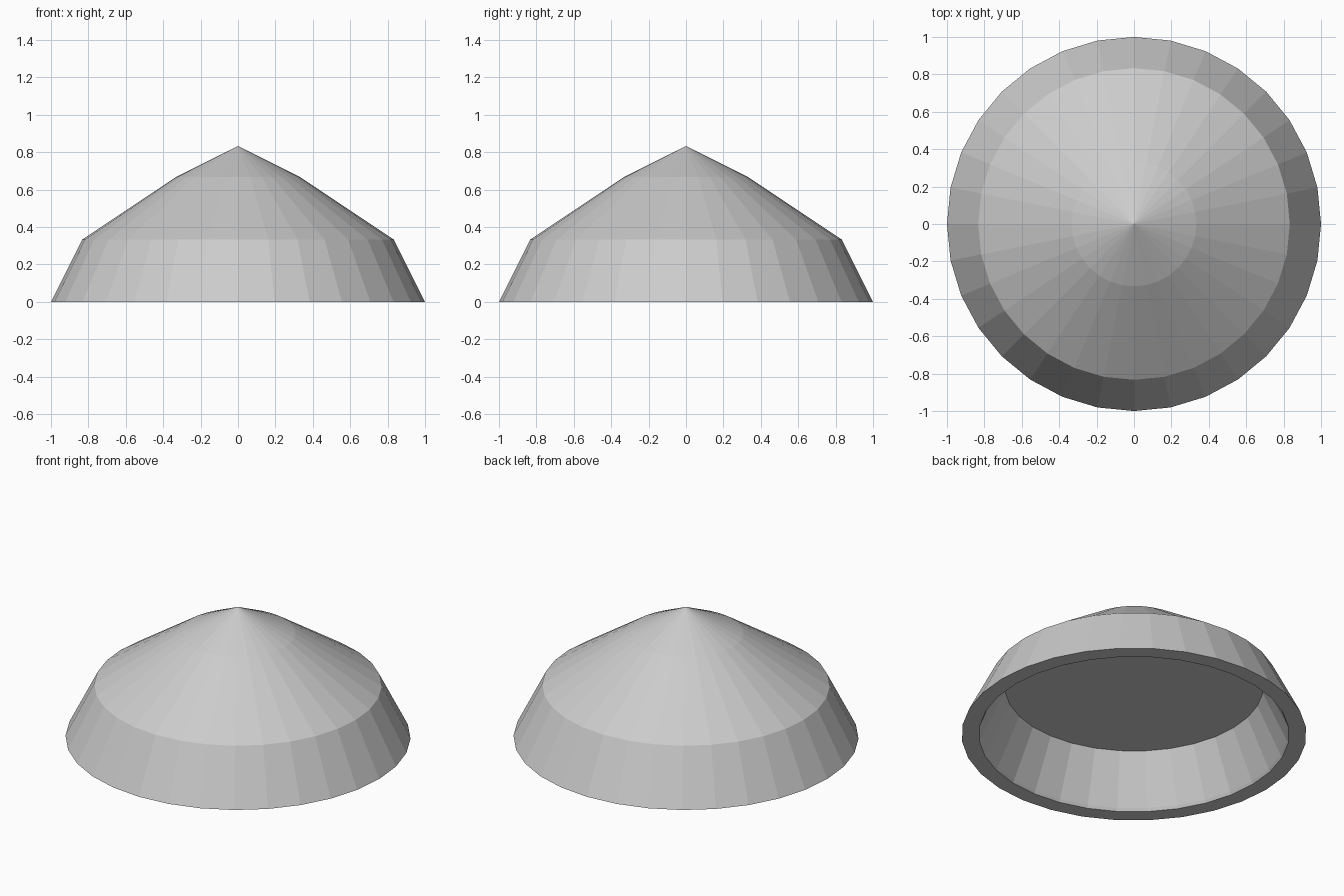
import bpy, bmesh, math

cube = bpy.data.objects.get("Cube")
if cube:
    bpy.data.objects.remove(cube, do_unlink=True)

SIDES = 32

# Plain grey material
grey = bpy.data.materials.new("light grey")
grey.use_nodes = True
colour = (0.6, 0.6, 0.6, 1)
grey.diffuse_color = colour
grey.node_tree.nodes["Principled BSDF"].inputs["Base Color"].default_value = colour


def lathe(name, profile):
    """Spin an (r, z) profile around z; radius 0 becomes a single pole."""
    bm = bmesh.new()
    verts = [bm.verts.new((r, 0, z)) for r, z in profile]
    edges = [bm.edges.new(pair) for pair in zip(verts, verts[1:])]
    bmesh.ops.spin(bm, geom=verts + edges, cent=(0, 0, 0), axis=(0, 0, 1),
                   angle=math.tau, steps=SIDES, use_duplicate=False)
    bmesh.ops.remove_doubles(bm, verts=bm.verts, dist=0.0005)
    bmesh.ops.recalc_face_normals(bm, faces=bm.faces)
    mesh = bpy.data.meshes.new(name)
    bm.to_mesh(mesh)
    bm.free()
    mesh.materials.append(grey)
    obj = bpy.data.objects.new(name, mesh)
    bpy.context.collection.objects.link(obj)
    return obj


# Closed shell: ceiling, inner wall, inner lip, flat rim, skirt, roof, tip
lathe("domed_cap", [
    (0, 0.32), (0.75, 0.32), (0.89, 0.017), (0.9, 0),
    (1, 0), (0.833, 0.333), (0.333, 0.667), (0, 0.833),
])
